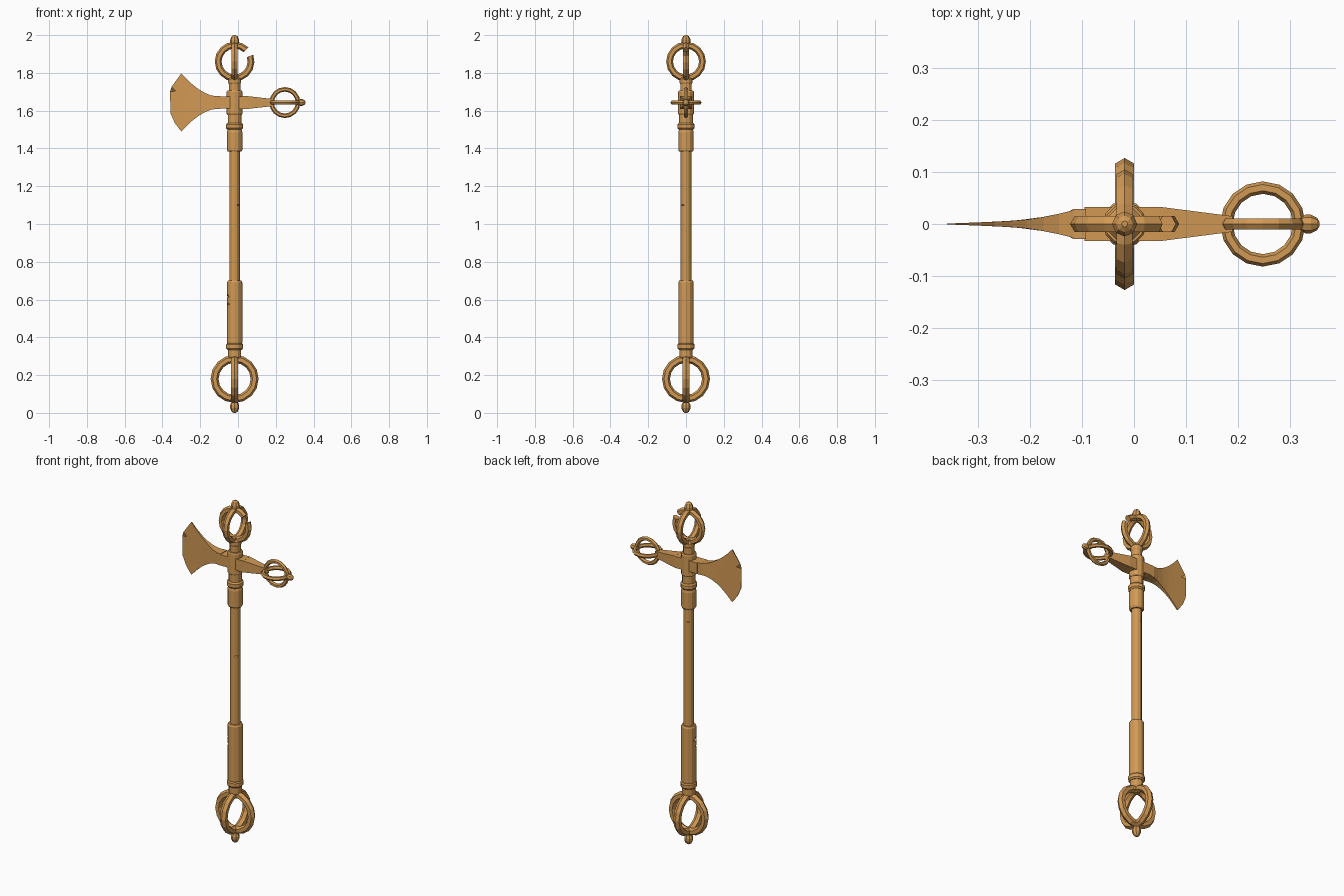
import bpy, bmesh
from math import sin, cos, pi, radians
from mathutils import Vector, Matrix

if "Cube" in bpy.data.objects:
    bpy.data.objects.remove(bpy.data.objects["Cube"])

CX = -0.018      # shaft axis
HZ = 1.643       # height of the axe cross piece
mat = bpy.data.materials.new("bronze")
mat.diffuse_color = (0.64, 0.32, 0.09, 1)
mat.use_nodes = True
mat.node_tree.nodes["Principled BSDF"].inputs["Base Color"].default_value = mat.diffuse_color


def finish(name, bm):
    bmesh.ops.recalc_face_normals(bm, faces=bm.faces)
    me = bpy.data.meshes.new(name)
    bm.to_mesh(me)
    bm.free()
    me.materials.append(mat)
    ob = bpy.data.objects.new(name, me)
    bpy.context.collection.objects.link(ob)
    return ob


def loft(name, loops, closed=False):
    """Skin a list of equally long closed point loops."""
    bm = bmesh.new()
    rows = [[bm.verts.new(p) for p in lp] for lp in loops]
    n = len(rows[0])
    pairs = list(zip(rows, rows[1:]))
    if closed:
        pairs.append((rows[-1], rows[0]))
    else:
        bm.faces.new(rows[0])
        bm.faces.new(rows[-1])
    for a, b in pairs:
        for i in range(n):
            j = (i + 1) % n
            bm.faces.new((a[i], a[j], b[j], b[i]))
    return finish(name, bm)


def lathe(name, profile, segs=12, origin=(CX, 0, 0), axis='Z'):
    """Profile of (radius, height) turned round an axis."""
    m = Matrix.Translation(origin)
    if axis == 'X':
        m = m @ Matrix.Rotation(pi / 2, 4, 'Y')
    return loft(name, [[m @ Vector((r * cos(2 * pi * i / segs), r * sin(2 * pi * i / segs), h))
                        for i in range(segs)] for r, h in profile])


def ring(name, centre, R, r, u, v, a0=0, a1=360, segs=16, sides=6):
    """Torus, or open arc, in the plane of u and v."""
    u, v, c = Vector(u), Vector(v), Vector(centre)
    w = u.cross(v)
    full = a1 - a0 == 360
    loops = []
    for i in range(segs if full else segs + 1):
        a = radians(a0 + (a1 - a0) * i / segs)
        d = u * cos(a) + v * sin(a)
        loops.append([c + d * (R + r * cos(2 * pi * k / sides)) + w * r * sin(2 * pi * k / sides)
                      for k in range(sides)])
    return loft(name, loops, full)


def bar(name, stations):
    """Square bar along x from (x, half_y, half_z) stations."""
    return loft(name, [[(x, s * hy, HZ + t * hz) for s, t in ((-1, -1), (1, -1), (1, 1), (-1, 1))]
                       for x, hy, hz in stations])


def nick(ob, loc, size):
    """Cut a small octahedral chip out of a part."""
    bm = bmesh.new()
    bmesh.ops.create_uvsphere(bm, u_segments=4, v_segments=2, radius=1)
    bmesh.ops.transform(bm, matrix=Matrix.Translation(loc) @ Matrix.Diagonal((*size, 1)), verts=bm.verts)
    cutter = finish("chip_cutter", bm)
    cutter.hide_render = True
    mod = ob.modifiers.new("chip", 'BOOLEAN')
    mod.operation = 'DIFFERENCE'
    mod.object = cutter
    bpy.context.view_layer.objects.active = ob
    bpy.ops.object.modifier_apply(modifier=mod.name)
    bpy.data.objects.remove(cutter)


# shaft and grips
shaft = lathe("shaft", [(.028, .66), (.028, 1.10), (.028, 1.42)])
grip = lathe("lower_grip", [(.038, .36), (.041, .375), (.041, .69), (.036, .70)])
lathe("upper_grip", [(.036, 1.383), (.041, 1.393), (.041, 1.485), (.036, 1.505)])
nick(grip, (CX - .044, -.012, .617), (.03, .03, .018))
nick(grip, (CX - .036, -.024, .575), (.012, .014, .014))
nick(shaft, (CX + .022, -.02, 1.10), (.014, .018, .005))
nick(shaft, (CX - .016, .026, 1.31), (.014, .01, .005))

# collars and necks
for nm, z in (("lower_collar", .352), ("upper_collar", 1.517)):
    lathe(nm, [(.038, z - .018), (.045, z - .01), (.045, z + .01), (.038, z + .018)])
lathe("lower_neck", [(.016, .262), (.024, .28), (.035, .298), (.035, .345)])
lathe("head_base", [(.036, 1.52), (.036, 1.585)])
lathe("head_socket", [(.038, 1.578), (.042, 1.584), (.042, 1.70), (.038, 1.706)])
lathe("upper_neck", [(.030, 1.69), (.030, 1.74), (.034, 1.75), (.034, 1.768), (.018, 1.79)])

# cross piece, blade collar and back spike
bar("cross_piece", [(-.095, .033, .031), (.055, .033, .034)])
bar("blade_collar", [(-.122, .026, .031), (-.116, .029, .034), (-.092, .029, .034)])
bar("back_spike", [(.05, .033, .034), (.19, .015, .018)])

# axe blade: flares towards a chipped cutting edge
edge = [(-.30, 1.797), (-.335, 1.755), (-.349, 1.73), (-.357, 1.70), (-.36, 1.645),
        (-.354, 1.585), (-.335, 1.535), (-.30, 1.49)]
chipped = [(-.30, 1.797), (-.335, 1.75), (-.352, 1.725), (-.328, 1.704), (-.36, 1.70),
           (-.357, 1.585), (-.335, 1.535), (-.30, 1.49)]
thick = [(-.115, .028), (-.15, .018), (-.2, .009), (-.25, .005), (-.36, .0008)]


def half_y(x):
    for (xa, ya), (xb, yb) in zip(thick, thick[1:]):
        if x >= xb:
            return ya + (yb - ya) * min(1, max(0, (xa - x) / (xa - xb)))
    return thick[-1][1]


loops = []
n = len(edge)
for u in (0, .17, .33, .5, .67, .84, 1):
    side = []
    for i, (ex, ez) in enumerate(chipped if u == 1 else edge):
        x = -.112 + u * (ex + .112)
        zb = HZ + .033 * (1 - 2 * i / (n - 1))
        side.append((x, zb + (ez - zb) * u ** 1.75))
    loops.append([(x, -half_y(x), z) for x, z in side] + [(x, half_y(x), z) for x, z in reversed(side)])
loft("axe_blade", loops)

# ring cages: bottom, top (one ring broken) and on the back spike
X, Y, Z = (1, 0, 0), (0, 1, 0), (0, 0, 1)
ring("bottom_ring_a", (CX, 0, .18), .106, .021, X, Z)
ring("bottom_ring_b", (CX, 0, .18), .106, .021, Y, Z)
ring("top_ring_broken", (CX, 0, 1.86), .087, .018, X, Z, 46, 380, 15)
ring("top_ring_whole", (CX, 0, 1.86), .087, .018, Y, Z)
ring("spike_ring_a", (.248, 0, HZ), .070, .012, X, Z)
ring("spike_ring_b", (.248, 0, HZ), .070, .012, X, Y)

# rounded tips
tip = [(.018, 0), (.024, .015), (.024, .03), (.016, .048), (.006, .055)]
lathe("bottom_tip", [(r, .055 - h) for r, h in tip], 8)
lathe("top_tip", [(r, 1.945 + h) for r, h in tip], 8)
lathe("spike_tip", [(r * .75, h * .65) for r, h in tip], 8, (.321, 0, HZ), 'X')
